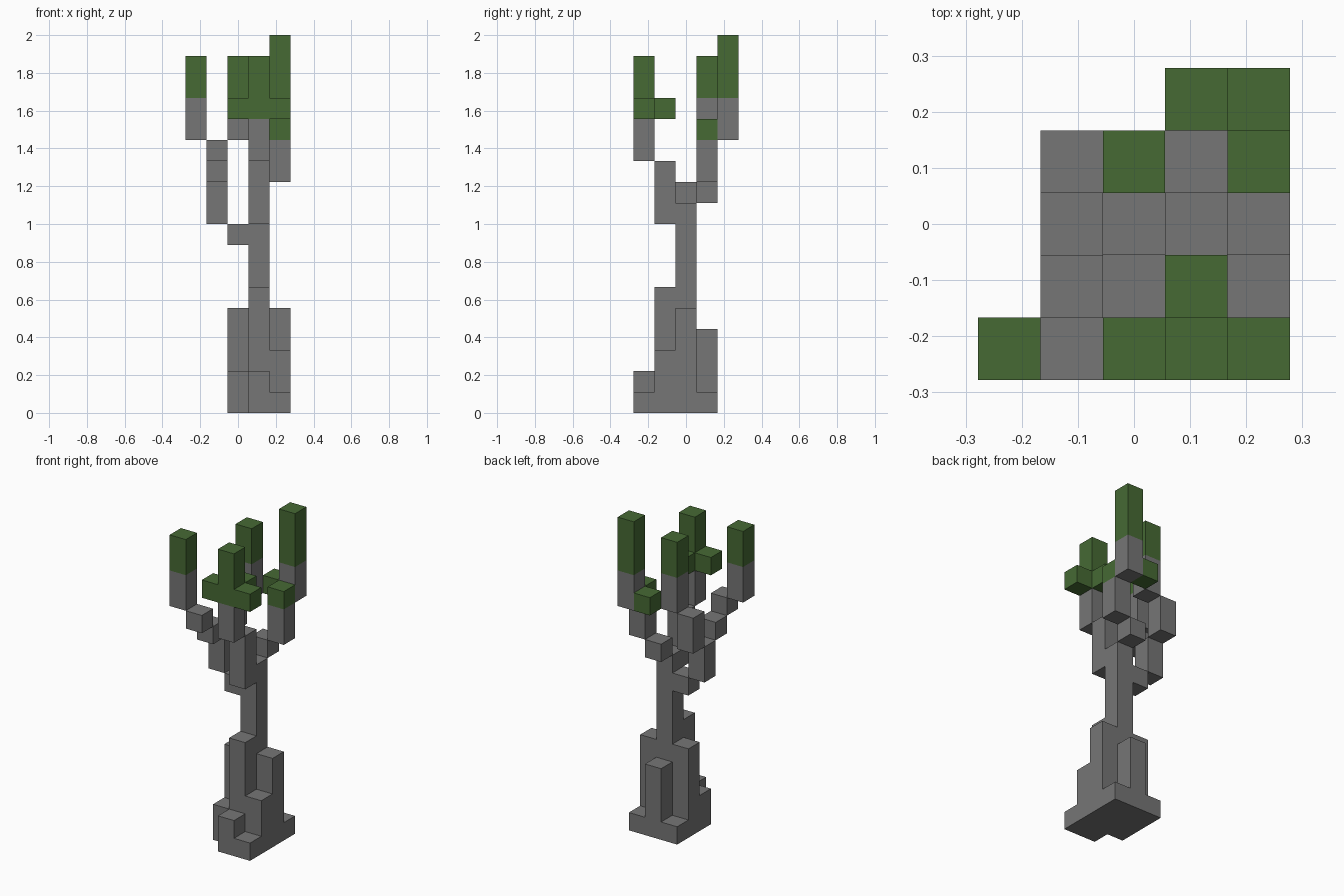
import bpy
import bmesh
from mathutils import Matrix, Vector

cube = bpy.data.objects.get("Cube")
if cube:
    bpy.data.objects.remove(cube, do_unlink=True)

U = 1 / 9  # block size


def make_material(name, rgb):
    mat = bpy.data.materials.new(name)
    mat.use_nodes = True
    mat.diffuse_color = (*rgb, 1)
    bsdf = next(n for n in mat.node_tree.nodes if n.type == 'BSDF_PRINCIPLED')
    bsdf.inputs["Base Color"].default_value = (*rgb, 1)
    return mat


bark = make_material("grey bark", (0.18, 0.18, 0.18))
leaf = make_material("leaf green", (0.061, 0.144, 0.034))


def build(name, mat, columns):
    """Stack of square columns, each given as (column, row, bottom, top) in blocks."""
    bm = bmesh.new()
    for i, j, low, high in columns:
        centre = Vector((i - 2, j - 2, (low + high) / 2)) * U
        size = Matrix.Diagonal((U, U, (high - low) * U, 1))
        bmesh.ops.create_cube(bm, size=1, matrix=Matrix.Translation(centre) @ size)
    mesh = bpy.data.meshes.new(name)
    bm.to_mesh(mesh)
    bm.free()
    mesh.materials.append(mat)
    obj = bpy.data.objects.new(name, mesh)
    bpy.context.collection.objects.link(obj)


# Trunk and stepped roots
build("trunk", bark, [(3, 2, 0, 10)])
root_heights = {(3, 0): 2, (4, 0): 1, (2, 1): 2, (3, 1): 6, (4, 1): 3,
                (2, 2): 5, (4, 2): 5, (2, 3): 1, (3, 3): 4, (4, 3): 1}
build("roots", bark, [(i, j, 0, h) for (i, j), h in root_heights.items()])

# Branches
build("right_branch", bark, [(2, 2, 8, 9), (1, 2, 9, 11), (1, 1, 11, 12),
                             (1, 0, 12, 13), (0, 0, 13, 15)])
build("back_right_branch", bark, [(1, 3, 11, 13), (2, 3, 13, 15)])
build("front_branch", bark, [(3, 1, 9, 12), (3, 0, 12, 14)])
build("back_left_branch", bark, [(3, 3, 10, 11), (4, 3, 11, 13), (4, 4, 13, 15)])

# Leaves
build("right_leaves", leaf, [(0, 0, 15, 17)])
build("back_right_leaves", leaf, [(2, 3, 15, 17)])
build("front_leaves", leaf, [(3, 0, 14, 17), (2, 0, 14, 15), (4, 0, 14, 15), (3, 1, 14, 15)])
build("back_left_leaves", leaf, [(4, 4, 15, 18), (4, 3, 13, 14), (3, 4, 13, 14)])
